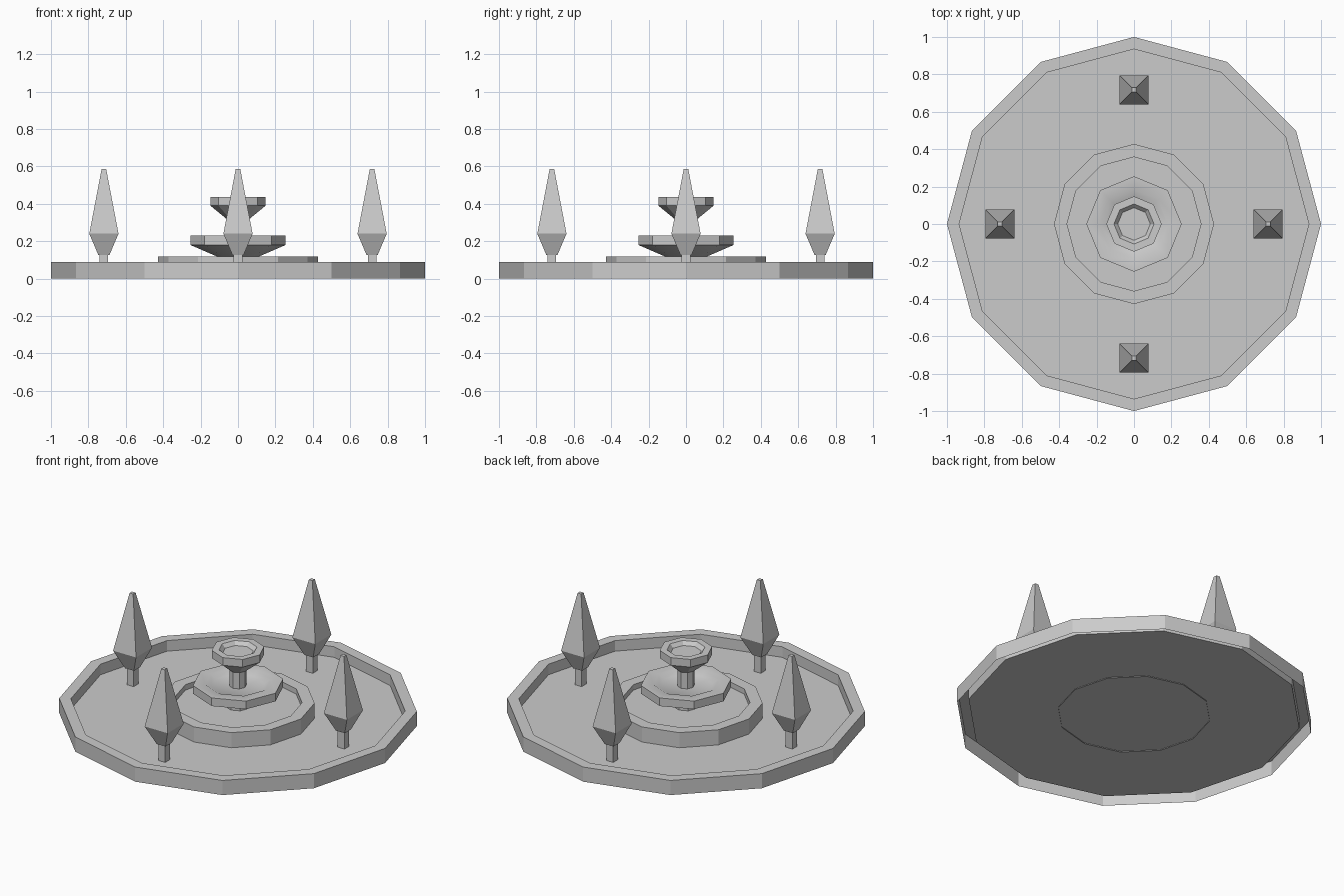
import bpy, bmesh, math
from math import cos, sin, pi

if "Cube" in bpy.data.objects:
    bpy.data.objects.remove(bpy.data.objects["Cube"])


def lathe(name, profile, sides, loc=(0, 0), offset=0.0, smooth=False, cap_start=False, cap_end=True):
    """Revolve a list of (radius, z) points into a low-poly object."""
    bm = bmesh.new()
    rings = []
    for r, z in profile:
        rings.append([bm.verts.new((r * cos(offset + 2 * pi * i / sides),
                                    r * sin(offset + 2 * pi * i / sides), z))
                      for i in range(sides)])
    for a, b in zip(rings, rings[1:]):
        for i in range(sides):
            j = (i + 1) % sides
            bm.faces.new((a[i], a[j], b[j], b[i]))
    if cap_start:
        bm.faces.new(rings[0][::-1])
    if cap_end:
        bm.faces.new(rings[-1])
    mesh = bpy.data.meshes.new(name)
    bm.to_mesh(mesh)
    bm.free()
    ob = bpy.data.objects.new(name, mesh)
    ob.location = (loc[0], loc[1], 0)
    bpy.context.collection.objects.link(ob)
    if smooth:
        bpy.ops.object.select_all(action='DESELECT')
        ob.select_set(True)
        bpy.context.view_layer.objects.active = ob
        bpy.ops.object.shade_smooth_by_angle(angle=math.radians(35))
    return ob


# Plaza: rim wall and sunken floor, open underneath
lathe("plaza_base", [(1, 0), (1, 0.09), (0.935, 0.09), (0.935, 0.025)], 12)

# Pool ring with raised water floor
lathe("pool", [(0.428, 0.02), (0.428, 0.118), (0.358, 0.118), (0.358, 0.085)], 12)

# Central column
lathe("column", [(0.07, 0.085), (0.07, 0.12), (0.048, 0.14), (0.048, 0.36)], 8, cap_start=True)

# Lower and upper bowls
lathe("lower_bowl", [(0.07, 0.1), (0.255, 0.18), (0.255, 0.23), (0.185, 0.23), (0.15, 0.21)],
      8, smooth=True, cap_start=True)
lathe("upper_bowl", [(0.05, 0.31), (0.148, 0.39), (0.148, 0.437), (0.107, 0.437), (0.087, 0.415)],
      8, cap_start=True)

# Four square-sided trees around the plaza
R2 = math.sqrt(2)
for k in range(4):
    pos = (0.717 * cos(k * pi / 2), 0.717 * sin(k * pi / 2))
    lathe(f"tree_trunk_{k + 1}", [(0.023 * R2, 0.025), (0.023 * R2, 0.14)], 4,
          pos, pi / 4, cap_start=True)
    lathe(f"tree_crown_{k + 1}", [(0.03 * R2, 0.127), (0.078 * R2, 0.24), (0.012 * R2, 0.587)], 4,
          pos, pi / 4, cap_start=True)
